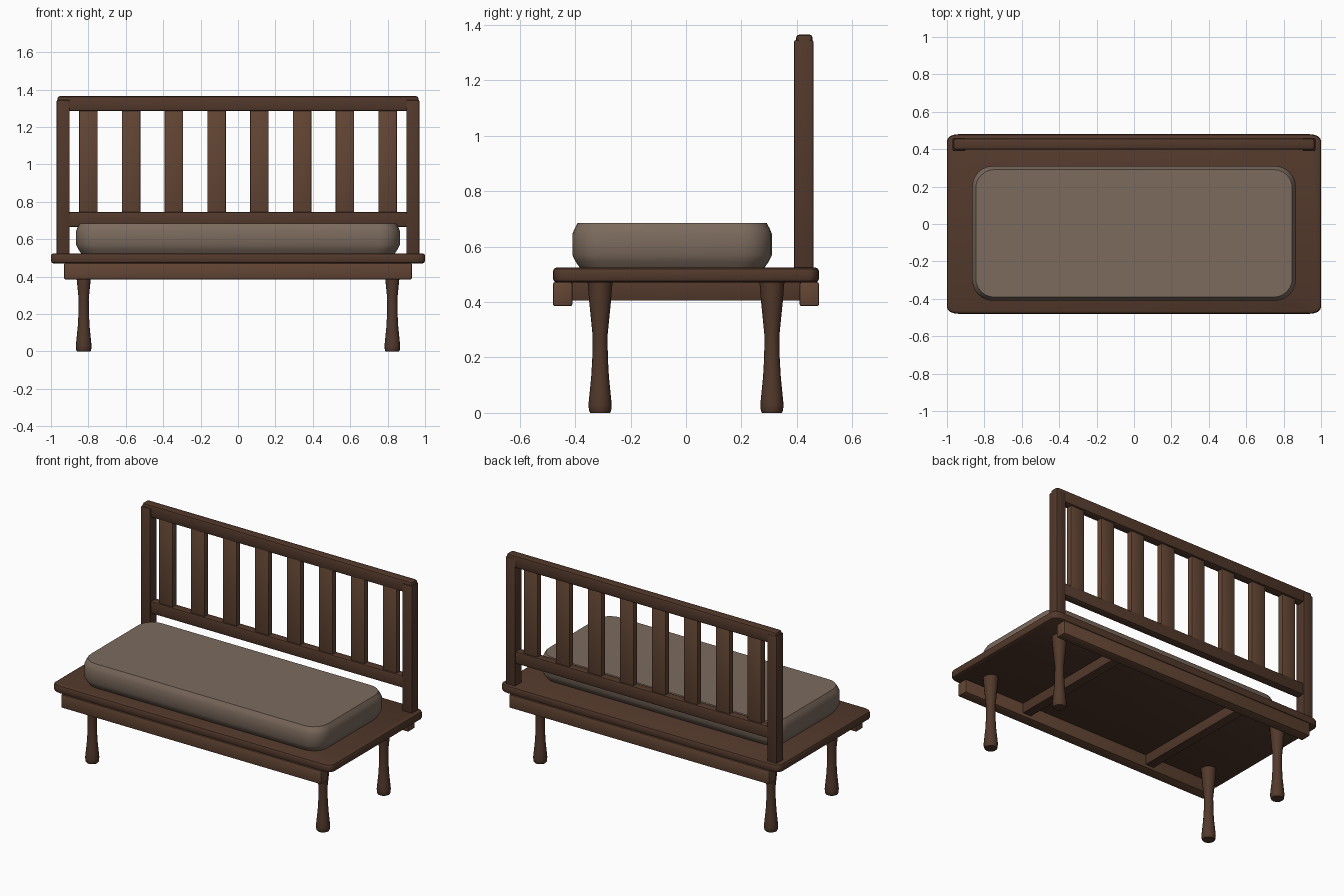
import bpy, bmesh, math

if "Cube" in bpy.data.objects:
    bpy.data.objects.remove(bpy.data.objects["Cube"])


def material(name, rgb):
    m = bpy.data.materials.new(name)
    m.diffuse_color = (*rgb, 1)
    m.use_nodes = True
    m.node_tree.nodes["Principled BSDF"].inputs["Base Color"].default_value = m.diffuse_color
    return m


DARK = material("dark_wood", (0.085, 0.040, 0.024))
LIGHT = material("light_wood", (0.125, 0.060, 0.034))
FABRIC = material("fabric", (0.20, 0.145, 0.11))


def finish(name, bm, mat, angle=35):
    bmesh.ops.recalc_face_normals(bm, faces=bm.faces)
    me = bpy.data.meshes.new(name)
    bm.to_mesh(me)
    bm.free()
    me.materials.append(mat)
    ob = bpy.data.objects.new(name, me)
    bpy.context.collection.objects.link(ob)
    bpy.ops.object.select_all(action='DESELECT')
    bpy.context.view_layer.objects.active = ob
    ob.select_set(True)
    bpy.ops.object.shade_smooth_by_angle(angle=math.radians(angle))
    return ob


def loft(name, rings, mat, angle=35):
    """Skin a stack of equal-length point rings and cap both ends."""
    bm = bmesh.new()
    rows = [[bm.verts.new(p) for p in ring] for ring in rings]
    n = len(rows[0])
    for a, b in zip(rows, rows[1:]):
        for i in range(n):
            j = (i + 1) % n
            bm.faces.new((a[i], a[j], b[j], b[i]))
    bm.faces.new(rows[0])
    bm.faces.new(rows[-1])
    return finish(name, bm, mat, angle)


def rounded_ring(hx, hy, cx, cy, yc, z, seg):
    pts = []
    for q, (sx, sy) in enumerate(((1, 1), (-1, 1), (-1, -1), (1, -1))):
        for k in range(seg + 1):
            t = math.radians(90 * (q + k / seg))
            pts.append((sx * (hx - cx) + cx * math.cos(t),
                        yc + sy * (hy - cy) + cy * math.sin(t), z))
    return pts


def slab(name, hx, hy, cx, cy, yc, profile, mat, seg):
    """Rounded rectangle lofted through (inset, z) pairs."""
    return loft(name, [rounded_ring(hx - i, hy - i, cx - i * .6, cy - i * .6, yc, z, seg)
                       for i, z in profile], mat)


def bar(name, x0, x1, y0, y1, z0, z1, mat, bevel=0.007):
    bm = bmesh.new()
    bmesh.ops.create_cube(bm, size=1)
    for v in bm.verts:
        v.co = ((x0 + x1) / 2 + v.co.x * (x1 - x0),
                (y0 + y1) / 2 + v.co.y * (y1 - y0),
                (z0 + z1) / 2 + v.co.z * (z1 - z0))
    bmesh.ops.bevel(bm, geom=bm.edges[:], offset=bevel, segments=2,
                    profile=0.5, affect='EDGES')
    return finish(name, bm, mat)


# Seat board and cushion
slab("seat", 1.0, 0.48, 0.06, 0.035, 0,
     [(.014, .47), (.004, .475), (0, .484), (0, .511), (.004, .520), (.014, .525)], DARK, 4)
slab("cushion", 0.865, 0.36, 0.11, 0.11, -0.05,
     [(.026, .525), (.012, .545), (0, .570), (0, .645), (.008, .665), (.019, .685)], FABRIC, 6)

# Under-seat rails
bar("front_apron", -.93, .93, -.48, -.41, .385, .472, LIGHT)
bar("back_apron", -.93, .93, .41, .48, .385, .472, LIGHT)
for side, s in (("left", -1), ("right", 1)):
    bar(side + "_cross_brace", s * .465 - .03, s * .465 + .03, -.415, .415, .405, .472, DARK, .003)

# Turned legs
LEG = [(.036, 0), (.040, .008), (.042, .03), (.038, .07), (.032, .13),
       (.028, .20), (.027, .28), (.033, .34), (.039, .40), (.045, .472)]
for side, sx in (("left", -1), ("right", 1)):
    for end, sy in (("front", -1), ("back", 1)):
        loft(f"{end}_{side}_leg",
             [[(sx * .825 + r * math.cos(math.tau * k / 16),
                sy * .31 + r * math.sin(math.tau * k / 16), z) for k in range(16)]
              for r, z in LEG], DARK)

# Backrest frame
for side, s in (("left", -1), ("right", 1)):
    bar(side + "_back_post", s * .935 - .035, s * .935 + .035, .39, .46, .515, 1.345, DARK)
bar("top_rail", -.965, .965, .397, .457, 1.285, 1.365, DARK, .012)
bar("lower_rail", -.91, .91, .397, .453, .665, .745, DARK, .01)

# Backrest slats
for i in range(8):
    x = -.8 + i * 1.6 / 7
    bar(f"slat_{i + 1}", x - .05, x + .05, .405, .445, .742, 1.29, LIGHT, .006)
